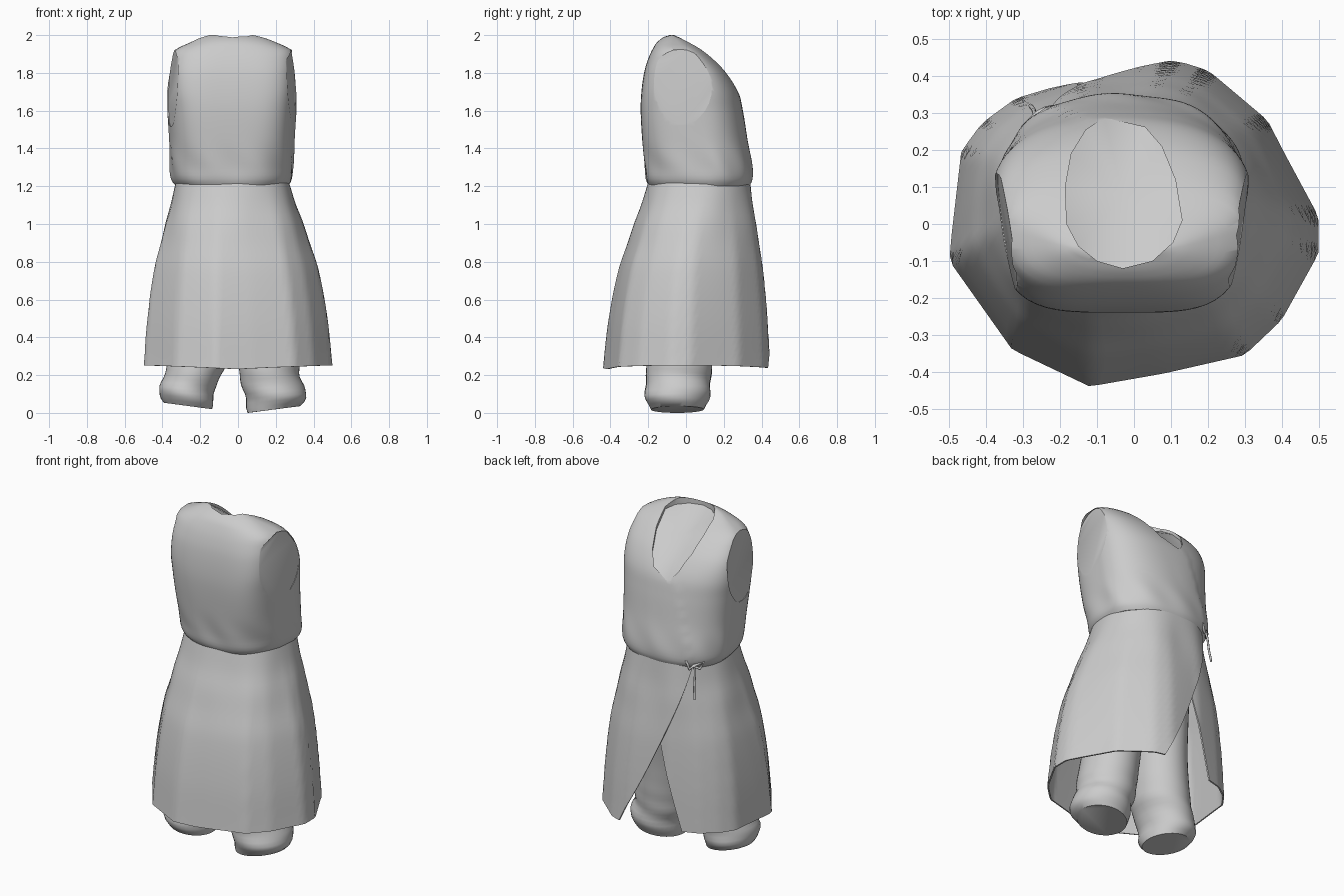
import bpy, math

if "Cube" in bpy.data.objects:
    bpy.data.objects.remove(bpy.data.objects["Cube"])

cloth = bpy.data.materials.new("grey cloth")
cloth.diffuse_color = (0.6, 0.6, 0.6, 1)
cloth.use_nodes = True
cloth.node_tree.nodes["Principled BSDF"].inputs["Base Color"].default_value = cloth.diffuse_color


def make(name, verts, faces):
    me = bpy.data.meshes.new(name)
    me.from_pydata(verts, [], faces)
    me.materials.append(cloth)
    ob = bpy.data.objects.new(name, me)
    bpy.context.collection.objects.link(ob)
    return ob


def finish(ob, cutters=(), thickness=0):
    """Give the cloth thickness, press in its openings and smooth it."""
    bpy.ops.object.select_all(action='DESELECT')
    ob.select_set(True)
    bpy.context.view_layer.objects.active = ob
    if thickness:
        s = ob.modifiers.new("thickness", 'SOLIDIFY')
        s.thickness, s.offset = thickness, -1
        bpy.ops.object.modifier_apply(modifier=s.name)
    for c in cutters:
        b = ob.modifiers.new("opening", 'BOOLEAN')
        b.operation, b.solver, b.object = 'DIFFERENCE', 'EXACT', c
        bpy.ops.object.modifier_apply(modifier=b.name)
        bpy.data.objects.remove(c)
    bpy.ops.object.shade_smooth_by_angle(angle=math.radians(40))


def loft(name, rows, closed=True, cap_top=False, cap_bottom=False):
    n = len(rows[0])
    verts = [p for r in rows for p in r]
    faces = []
    for r in range(len(rows) - 1):
        for c in range(n if closed else n - 1):
            d = (c + 1) % n
            faces.append((r * n + c, r * n + d, (r + 1) * n + d, (r + 1) * n + c))
    if cap_top:
        faces.append(tuple(range((len(rows) - 1) * n, len(rows) * n)))
    if cap_bottom:
        faces.append(tuple(reversed(range(n))))
    return make(name, verts, faces)


def sample(table, z):
    """Smooth lookup in a table keyed by its first column."""
    k = 0
    while k < len(table) - 2 and z > table[k + 1][0]:
        k += 1
    a, b = table[k], table[k + 1]
    p, q = table[max(k - 1, 0)], table[min(k + 2, len(table) - 1)]
    h = b[0] - a[0]
    t = min(max((z - a[0]) / h, 0), 1)
    out = []
    for i in range(1, len(a)):
        m0 = (b[i] - p[i]) / (b[0] - p[0]) * h
        m1 = (q[i] - a[i]) / (q[0] - a[0]) * h
        out.append((2*t**3 - 3*t*t + 1) * a[i] + (t**3 - 2*t*t + t) * m0
                   + (3*t*t - 2*t**3) * b[i] + (t**3 - t*t) * m1)
    return out


def lerp_table(table, v):
    for a, b in zip(table, table[1:]):
        if v <= b[0]:
            t = max((v - a[0]) / (b[0] - a[0]), 0)
            return a[1] + t * (b[1] - a[1])
    return table[-1][1]


def oval(x0, x1, y0, y1, n, a, mid=.5, n_front=None, taper=0):
    """Squarish oval; the widest line sits at mid, the front half may taper."""
    c, s = math.cos(a), math.sin(a)
    m = n_front if n_front and s < 0 else n
    k = (abs(c)**m + abs(s)**m) ** (-1 / m)
    cy = y0 + (y1 - y0) * mid
    w = 1 - taper * max(0, -s * k)
    return ((x0 + x1) / 2 + (x1 - x0) / 2 * c * k * w,
            cy + (y1 - cy if s > 0 else cy - y0) * s * k)


def arm_cutter(side):
    """Plug whose slanted inner end forms the closed armhole."""
    n, inner, outer = 28, [], []
    for i in range(n):
        a = math.tau * i / n
        y = -.03 + .168 * math.cos(a)
        z = 1.725 + .2 * math.sin(a) - (.01 if math.sin(a) < -.9 else 0)
        reach = .287 + .05 * (y + .2) / .34 - .05 * (z - 1.72)
        inner.append((-.03 + side * reach, y, z))
        outer.append((side * .6, y, z))
    lo, hi = (inner, outer) if side > 0 else (outer, inner)
    ob = loft("arm_cutter", [lo, hi], cap_top=True, cap_bottom=True)
    ob.hide_render = True
    return ob


def neck_cutter():
    """Plug whose sagging underside forms the closed neckline."""
    outline = [(-.08, .288), (-.13, .255), (-.17, .19), (-.186, .1), (-.182, 0), (-.15, -.06),
               (-.1, -.1), (-.03, -.12), (.05, -.1), (.105, -.05), (.13, .01), (.112, .12),
               (.075, .21), (.03, .262)]
    slope = [(-.12, 1.965), (0, 1.955), (.1, 1.89), (.2, 1.795), (.288, 1.675)]
    n = len(outline)
    verts = [(x, y, lerp_table(slope, y)) for x, y in outline] + [(x, y, 2.2) for x, y in outline]
    verts.append((-.03, .08, 1.86))
    faces = [tuple(range(n, 2 * n))]
    for i in range(n):
        j = (i + 1) % n
        faces += [(i, j, n + j, n + i), (j, i, 2 * n)]
    ob = make("neck_cutter", verts, faces)
    ob.hide_render = True
    return ob


# Bodice: height, left, right, front, back, squareness of back, of front, front taper
bodice_rings = [
    (1.20, -.325, .265, -.195, .335, 2.2, 2.6, .03), (1.23, -.350, .285, -.210, .350, 2.2, 2.8, .05),
    (1.30, -.360, .293, -.217, .350, 2.2, 3.0, .06), (1.45, -.365, .300, -.232, .325, 2.2, 3.6, .08),
    (1.60, -.375, .310, -.240, .300, 2.3, 4.2, .10), (1.70, -.385, .318, -.236, .275, 2.4, 4.4, .10),
    (1.80, -.380, .315, -.222, .215, 2.7, 4.2, .09), (1.87, -.362, .305, -.202, .150, 2.8, 3.6, .06),
    (1.92, -.338, .287, -.180, .090, 2.7, 3.0, .03), (1.96, -.255, .205, -.155, .030, 2.4, 2.5, 0),
    (1.985, -.20, .140, -.125, -.015, 2.2, 2.2, 0), (2.0, -.150, .080, -.095, -.050, 2.0, 2.0, 0)]
N = 96
zs = [1.20 + .02 * i for i in range(38)] + [1.95, 1.96, 1.97, 1.98, 1.985, 1.99, 1.995, 2.0]
rows = []
for z in zs:
    x0, x1, y0, y1, nb, nf, taper = sample(bodice_rings, z)
    ring = []
    for i in range(N):
        a = math.tau * i / N
        x, y = oval(x0, x1, y0, y1, nb, a, .6, nf, taper)
        # gathers above the waist and the overlapping front edge
        k = 1 + .012 * math.sin(9 * a + 14 * z) * math.exp(-((z - 1.3) / .09) ** 2)
        edge = math.radians(lerp_table([(1.2, 133), (1.69, 106)], z))
        if z < 1.69 and 0 <= edge - a < .5:
            k += .015 * (1 - (edge - a) / .5)
        ring.append((-.03 + (x + .03) * k, .06 + (y - .06) * k, z))
    rows.append(ring)
bodice = loft("bodice", rows, cap_top=True, cap_bottom=True)
finish(bodice, [neck_cutter(), arm_cutter(-1), arm_cutter(1)])

# Skirt: waist oval flaring into an uneven, straight-sided hem, wrapped with a slit
hem = [(.5, .02), (.36, .28), (.2, .41), (.1, .44), (.02, .43), (-.1, .41), (-.15, .41),
       (-.33, .35), (-.42, .28), (-.475, .2), (-.5, -.1), (-.33, -.34), (-.12, -.44),
       (.08, -.405), (.3, -.355), (.4, -.26), (.5, -.08)]


def hem_point(a):
    """Where the ray at angle a meets the hem outline."""
    c, s = math.cos(a), math.sin(a)
    for (px, py), (qx, qy) in zip(hem, hem[1:] + hem[:1]):
        dp, dq = c * py - s * px, c * qy - s * qx
        if dp <= 0 <= dq and c * (px + qx) + s * (py + qy) > 0:
            t = dp / (dp - dq)
            return px + (qx - px) * t, py + (qy - py) * t
    return .45 * c, .45 * s


flare = [(.24, 1), (.5, .88), (.75, .68), (.9, .47), (1.0, .33), (1.1, .16), (1.22, 0)]
over_edge = [(.24, 72), (.74, 103), (1.22, 133)]
under_edge = [(.24, 122), (.74, 103), (1.22, 75)]
rows = []
for j in range(29):
    z = .24 + .035 * j
    f = sample(flare, z)[0]
    a1 = math.radians(lerp_table(over_edge, z))
    a0 = math.radians(lerp_table(under_edge, z) - 360)
    row = []
    for i in range(N + 1):
        u = i / N
        a = a0 + (a1 - a0) * u
        wx, wy = oval(-.33, .27, -.2, .34, 2.3, a)
        hx, hy = hem_point(a)
        k = 1 - .035 * max(0, 1 - u / .2) + .015 * max(0, (u - .85) / .15)
        k += .012 * math.sin(7 * a) * math.exp(-((z - 1.05) / .15) ** 2)
        lift = .02 * (abs(math.cos(a)) - .4) * f
        row.append(((wx + (hx - wx) * f) * k, (wy + (hy - wy) * f) * k, z + lift))
    rows.append(row)
finish(loft("wrap_skirt", rows, closed=False), thickness=.008)

# Trouser legs: height, centre x, centre y, half width, half depth
legs = {
    "left_trouser_leg": (-1, [(.02, -.265, -.045, .125, .14), (.06, -.272, -.045, .142, .168),
                              (.11, -.272, -.045, .146, .172), (.17, -.25, -.04, .145, .172),
                              (.25, -.22, -.035, .155, .175), (.5, -.18, -.01, .15, .175),
                              (.8, -.15, .03, .145, .19), (1.0, -.13, .06, .14, .20)]),
    "right_trouser_leg": (1, [(.0, .19, -.045, .14, .14), (.05, .202, -.045, .158, .168),
                              (.10, .197, -.045, .162, .172), (.17, .17, -.04, .158, .17),
                              (.25, .165, -.035, .16, .175), (.5, .14, -.01, .152, .175),
                              (.8, .11, .03, .145, .19), (1.0, .09, .06, .14, .20)])}
for name, (side, table) in legs.items():
    rows = []
    z0 = table[0][0]
    for j in range(41):
        z = z0 + (1.0 - z0) * j / 40
        cx, cy, rx, ry = sample(table, z)
        ring = []
        for i in range(40):
            a = math.tau * i / 40
            k = 1 + .025 * math.sin(55 * z + 2 * a) * math.exp(-(z / .22) ** 2)
            # outer side of the cuff rides up
            lift = (math.cos(a) * side + 1) * .018 * max(0, 1 - z / .3)
            ring.append((cx + rx * k * math.cos(a), cy + ry * k * math.sin(a), z + lift))
        rows.append(ring)
    finish(loft(name, rows, cap_bottom=True))

# Trouser seat joining the legs up to the waist
rows = []
for z, x0, x1, y0, y1 in [(.82, -.2, .15, -.1, .17), (.88, -.27, .22, -.15, .22),
                          (.98, -.285, .235, -.16, .26), (1.1, -.29, .235, -.165, .28),
                          (1.18, -.29, .235, -.165, .29)]:
    rows.append([(*oval(x0, x1, y0, y1, 2.3, math.tau * i / 48), z) for i in range(48)])
finish(loft("trouser_seat", rows))


# Waist tie: small bow with a hanging cord
def cord(name, pts, radius):
    cu = bpy.data.curves.new(name, 'CURVE')
    cu.dimensions, cu.bevel_depth, cu.bevel_resolution = '3D', radius, 2
    sp = cu.splines.new('POLY')
    sp.points.add(len(pts) - 1)
    for p, q in zip(sp.points, pts):
        p.co = (*q, 1)
    cu.materials.append(cloth)
    cu.use_fill_caps = True
    bpy.context.collection.objects.link(bpy.data.objects.new(name, cu))


cord("hanging_cord", [(-.26, .29, 1.23), (-.27, .3, 1.18), (-.272, .31, 1.1), (-.28, .32, 1.03)], .006)
cord("tie_bow", [(-.22, .315, 1.25), (-.24, .31, 1.2), (-.26, .3, 1.22), (-.285, .275, 1.2),
                 (-.3, .26, 1.24), (-.26, .3, 1.22)], .008)
